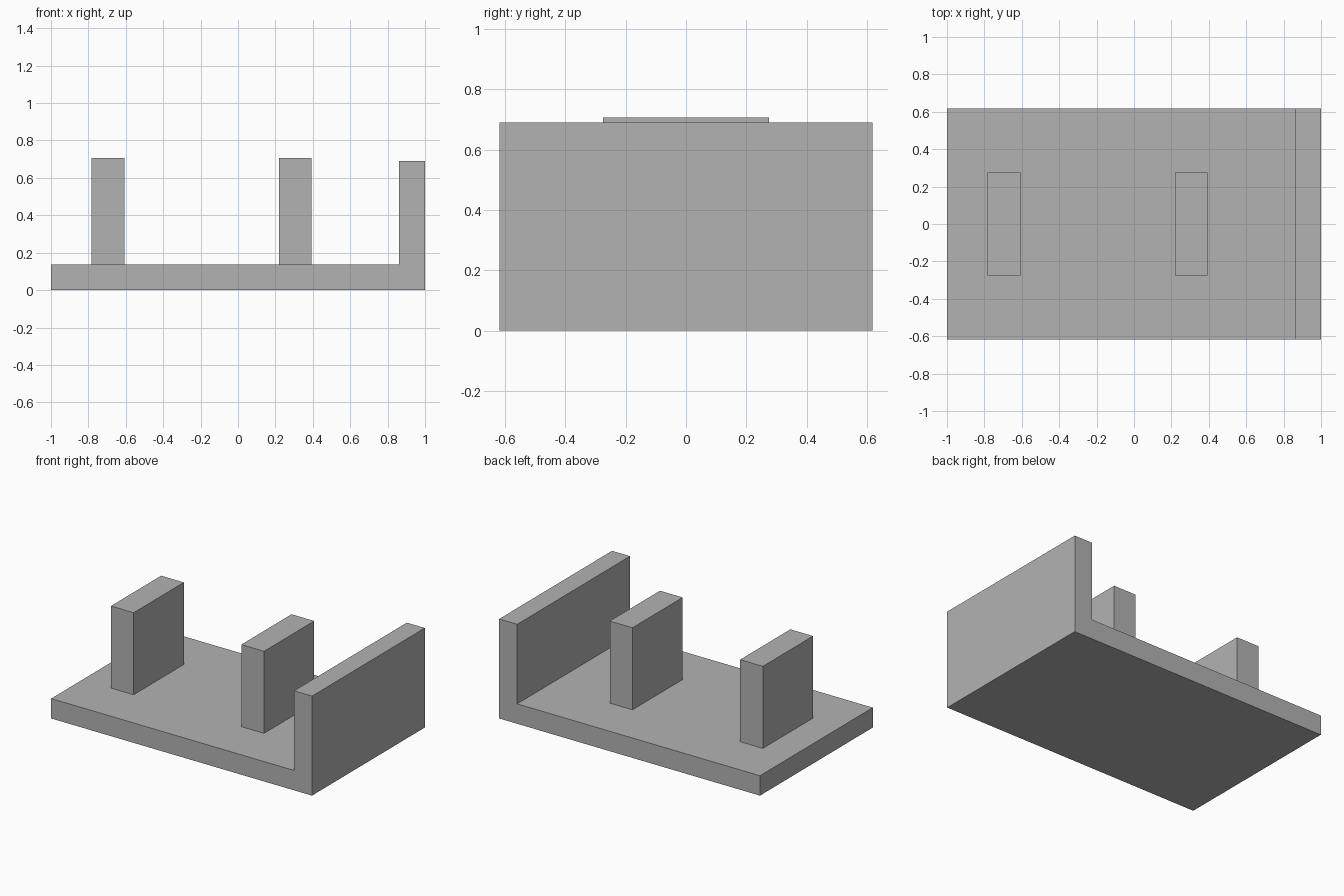
import bpy
import bmesh

cube = bpy.data.objects.get("Cube")
if cube:
    bpy.data.objects.remove(cube, do_unlink=True)

# Single plain grey
grey = bpy.data.materials.new("plain_grey")
grey.use_nodes = True
colour = (0.45, 0.45, 0.45, 1.0)
grey.diffuse_color = colour
grey.node_tree.nodes["Principled BSDF"].inputs["Base Color"].default_value = colour


def extrude_profile(name, points, half_depth):
    """Extrude an x-z outline symmetrically along y."""
    bm = bmesh.new()
    face = bm.faces.new([bm.verts.new((x, -half_depth, z)) for x, z in points])
    result = bmesh.ops.extrude_face_region(bm, geom=[face])
    verts = [v for v in result["geom"] if isinstance(v, bmesh.types.BMVert)]
    bmesh.ops.translate(bm, verts=verts, vec=(0, 2 * half_depth, 0))
    bmesh.ops.recalc_face_normals(bm, faces=bm.faces)
    mesh = bpy.data.meshes.new(name)
    bm.to_mesh(mesh)
    bm.free()
    mesh.materials.append(grey)
    obj = bpy.data.objects.new(name, mesh)
    bpy.context.collection.objects.link(obj)
    return obj


plate_top = 0.138
wall_top = 0.69
block_top = 0.707

# Base plate with the end wall as one L-shaped piece
extrude_profile("base_with_end_wall",
                [(-1, 0), (1, 0), (1, wall_top), (0.862, wall_top),
                 (0.862, plate_top), (-1, plate_top)], 0.618)

# Two upright blocks standing on the plate
for name, x in (("right_block", -0.695), ("left_block", 0.305)):
    w = 0.087
    extrude_profile(name, [(x - w, plate_top), (x + w, plate_top),
                           (x + w, block_top), (x - w, block_top)], 0.275)
